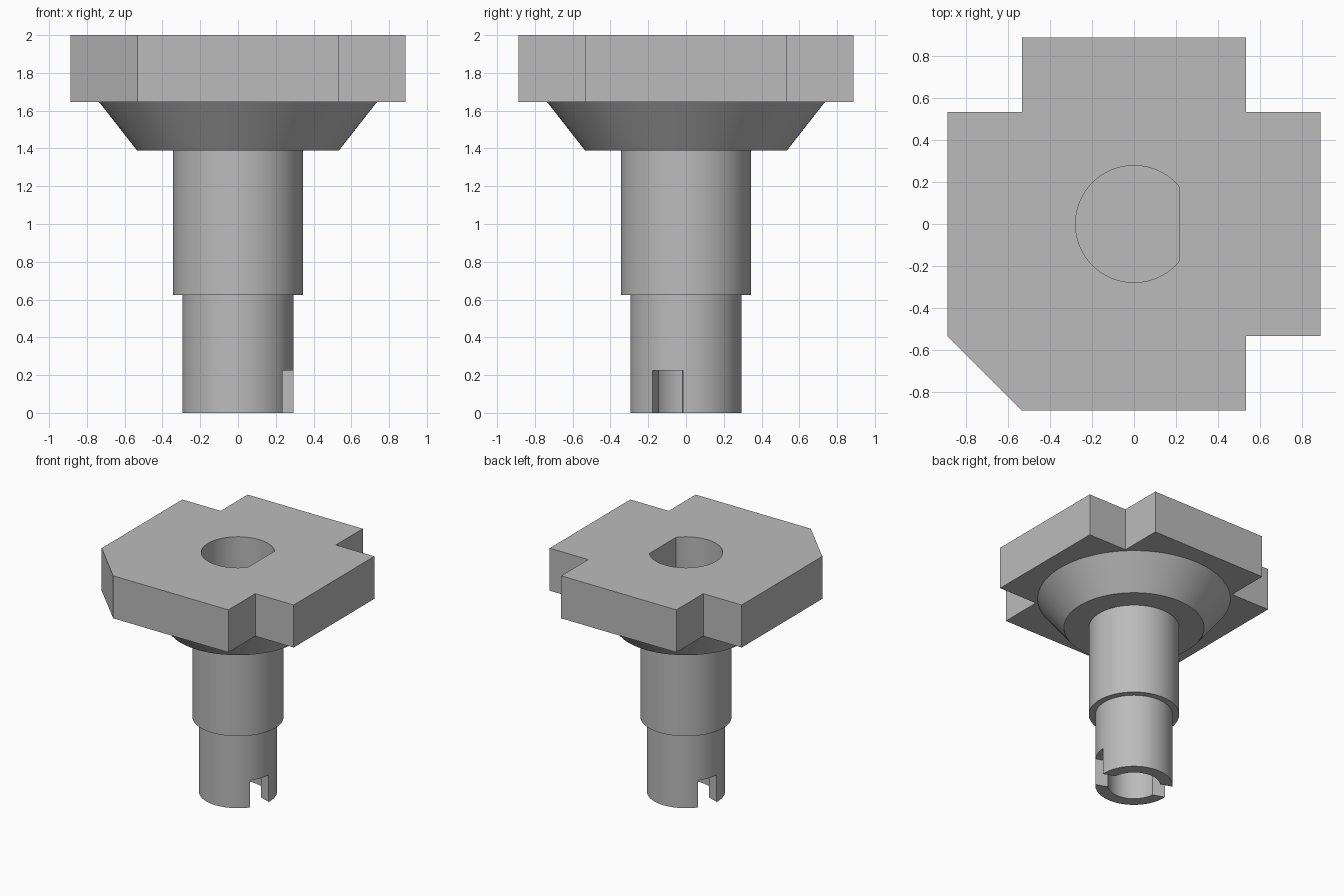
import bpy, bmesh, math
from mathutils import Matrix, Vector

if "Cube" in bpy.data.objects:
    bpy.data.objects.remove(bpy.data.objects["Cube"])

grey = bpy.data.materials.new("plain_grey")
grey.use_nodes = True
colour = (0.5, 0.5, 0.5, 1)
grey.diffuse_color = colour
grey.node_tree.nodes["Principled BSDF"].inputs["Base Color"].default_value = colour


def finish(name, bm):
    bmesh.ops.recalc_face_normals(bm, faces=bm.faces)
    mesh = bpy.data.meshes.new(name)
    bm.to_mesh(mesh)
    bm.free()
    mesh.materials.append(grey)
    obj = bpy.data.objects.new(name, mesh)
    bpy.context.collection.objects.link(obj)
    return obj


def prism(name, outline, low, high):
    """Extrude a flat outline between two heights."""
    bm = bmesh.new()
    face = bm.faces.new([bm.verts.new((x, y, low)) for x, y in outline])
    new = bmesh.ops.extrude_face_region(bm, geom=[face])["geom"]
    verts = [v for v in new if isinstance(v, bmesh.types.BMVert)]
    bmesh.ops.translate(bm, verts=verts, vec=(0, 0, high - low))
    return finish(name, bm)


def lathe(name, profile, steps=96):
    """Turn a radius/height profile around the z axis."""
    bm = bmesh.new()
    verts = [bm.verts.new((r, 0, z)) for r, z in profile]
    edges = [bm.edges.new(pair) for pair in zip(verts, verts[1:])]
    bmesh.ops.spin(bm, geom=verts + edges, cent=(0, 0, 0), axis=(0, 0, 1),
                   angle=math.tau, steps=steps)
    bmesh.ops.remove_doubles(bm, verts=bm.verts, dist=0.0001)
    return finish(name, bm)


def cut(obj, cutter):
    mod = obj.modifiers.new("cut", 'BOOLEAN')
    mod.operation = 'DIFFERENCE'
    mod.solver = 'EXACT'
    mod.object = cutter
    bpy.context.view_layer.objects.active = obj
    bpy.ops.object.modifier_apply(modifier=mod.name)


# Stepped shaft with a flared collar and a blind bore from below
shaft = lathe("stepped_shaft", [
    (0, 0.5), (0.2, 0.5), (0.2, 0), (0.295, 0), (0.295, 0.625),
    (0.345, 0.625), (0.345, 1.39), (0.535, 1.39), (0.735, 1.645), (0, 1.645)])

# Head plate: three stepped corners and one chamfered corner
a, b = 0.887, 0.532
plate = prism("head_plate", [
    (-b, -a), (b, -a), (b, -b), (a, -b), (a, b), (b, b),
    (b, a), (-b, a), (-b, b), (-a, b), (-a, -b)], 1.645, 2)

# D-shaped socket from the top
radius, flat = 0.278, 0.215
start = math.acos(flat / radius)
count = 72
arc = [start + (math.tau - 2 * start) * i / count for i in range(count + 1)]
socket = prism("socket_cutter",
               [(radius * math.cos(t), radius * math.sin(t)) for t in arc], 0.9, 2.2)

# Turned slot across the lower end
slot = prism("slot_cutter", [(-1, -0.085), (1, -0.085), (1, 0.085), (-1, 0.085)],
             -0.2, 0.225)
slot.data.transform(Matrix.Rotation(math.radians(-20), 4, 'Z'))

cut(shaft, socket)
cut(plate, socket)
cut(shaft, slot)
for cutter in (socket, slot):
    bpy.data.objects.remove(cutter)

# Smooth round walls, sharp edges
for obj in (shaft, plate):
    bpy.ops.object.select_all(action='DESELECT')
    obj.select_set(True)
    bpy.context.view_layer.objects.active = obj
    bpy.ops.object.shade_smooth_by_angle(angle=math.radians(30))
